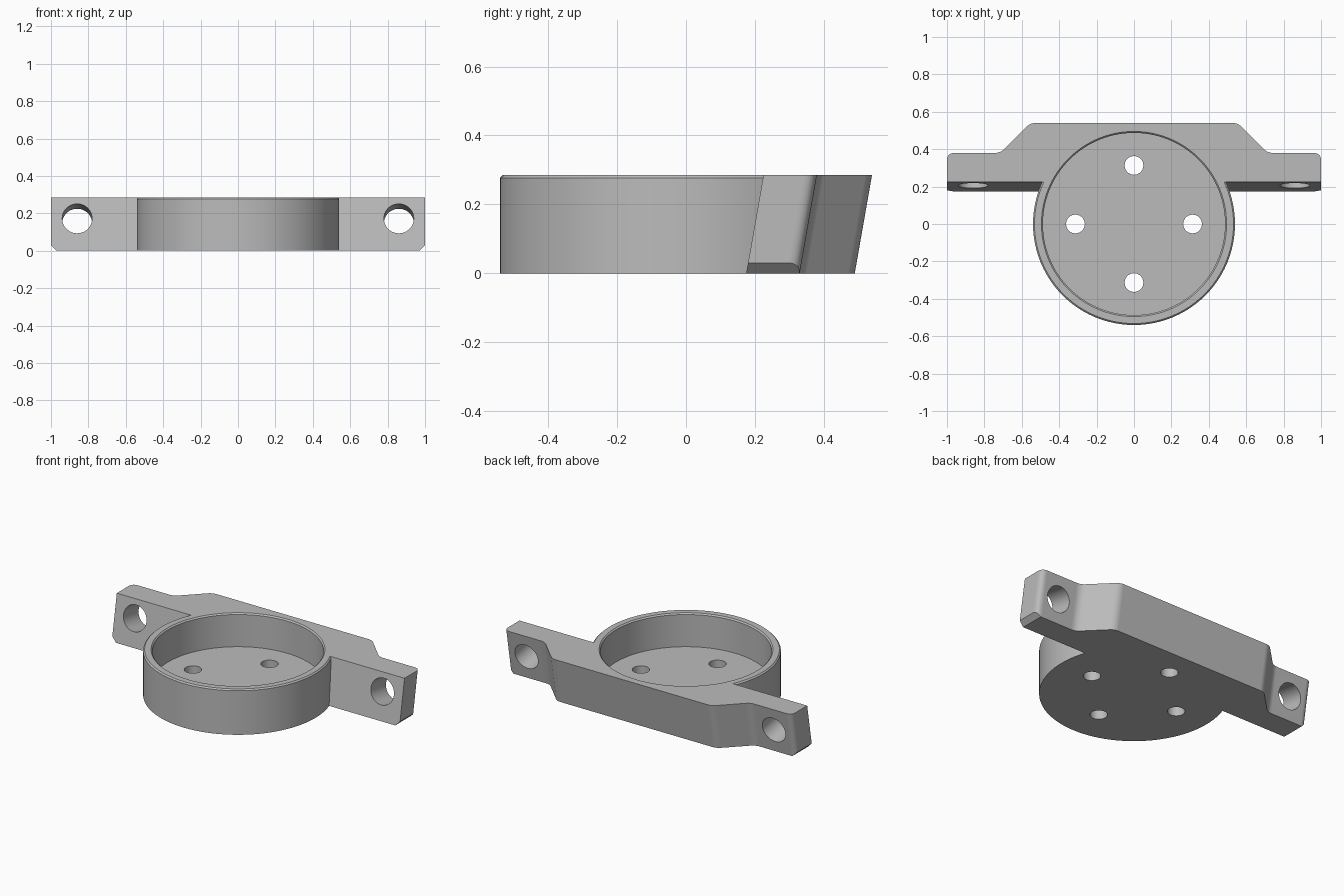
import bpy, bmesh, math
from mathutils import Vector, Matrix

if "Cube" in bpy.data.objects:
    bpy.data.objects.remove(bpy.data.objects["Cube"], do_unlink=True)

HEIGHT, LEAN = 0.285, 0.05          # overall height, backward lean of the bracket
SLOPE = LEAN / HEIGHT

grey = bpy.data.materials.new("plain grey")
grey.use_nodes = True
grey.diffuse_color = (0.5, 0.5, 0.5, 1)
grey.node_tree.nodes["Principled BSDF"].inputs["Base Color"].default_value = (0.5, 0.5, 0.5, 1)


def make(name, bm):
    bmesh.ops.recalc_face_normals(bm, faces=bm.faces)
    mesh = bpy.data.meshes.new(name)
    bm.to_mesh(mesh)
    bm.free()
    mesh.materials.append(grey)
    obj = bpy.data.objects.new(name, mesh)
    bpy.context.collection.objects.link(obj)
    return obj


def turned(name, profile, sides=96, matrix=Matrix()):
    """Closed solid from (radius, z) rings."""
    bm = bmesh.new()
    rings = []
    for r, z in profile:
        angles = [2 * math.pi * i / sides for i in range(sides)]
        rings.append([bm.verts.new(matrix @ Vector((r * math.cos(a), r * math.sin(a), z)))
                      for a in angles])
    for low, high in zip(rings, rings[1:]):
        for i in range(sides):
            j = (i + 1) % sides
            bm.faces.new((low[i], low[j], high[j], high[i]))
    bm.faces.new(rings[0])
    bm.faces.new(rings[-1])
    return make(name, bm)


def box(name, size, matrix):
    bm = bmesh.new()
    bmesh.ops.create_cube(bm, size=1)
    bm.transform(matrix @ Matrix.Diagonal((*size, 1)))
    return make(name, bm)


def combine(target, tool, operation):
    mod = target.modifiers.new("combine", 'BOOLEAN')
    mod.operation, mod.solver, mod.object = operation, 'EXACT', tool
    bpy.context.view_layer.objects.active = target
    bpy.ops.object.modifier_apply(modifier=mod.name)
    bpy.data.objects.remove(tool, do_unlink=True)


def fillet(before, corner, after, radius, steps=8):
    a, b = (before - corner).normalized(), (after - corner).normalized()
    t = radius / math.tan(a.angle(b) / 2)
    p, q = corner + a * t, corner + b * t
    return [p * (1 - u) ** 2 + corner * 2 * u * (1 - u) + q * u * u
            for u in (i / steps for i in range(steps + 1))]


# Leaning bracket: half outline at the base, mirrored, then extruded up and back
half = [(1, 0.175, 0), (1, 0.33, 0.04), (0.715, 0.33, 0.07), (0.555, 0.49, 0.07)]
outline = half + [(-x, y, r) for x, y, r in reversed(half)]
points = [Vector((x, y, 0)) for x, y, r in outline]
path = []
for i, (x, y, r) in enumerate(outline):
    if r:
        path += fillet(points[i - 1], points[i], points[(i + 1) % len(points)], r)
    else:
        path.append(points[i])
bm = bmesh.new()
base = bm.faces.new([bm.verts.new(p) for p in path])
top = bmesh.ops.extrude_face_region(bm, geom=[base], use_keep_orig=True)
bmesh.ops.translate(bm, vec=(0, LEAN, HEIGHT),
                    verts=[v for v in top["geom"] if isinstance(v, bmesh.types.BMVert)])
bracket = make("bracket", bm)

# Screw holes square to the leaning face, and clipped lower corners
for side in (-1, 1):
    tilt = (Matrix.Translation((side * 0.86, 0.205, 0.172))
            @ Matrix.Rotation(math.pi / 2 - math.atan(SLOPE), 4, 'X'))
    combine(bracket, turned("screw_cutter", [(0.08, -0.4), (0.08, 0.4)], 48, tilt), 'DIFFERENCE')
    turn = Matrix.Translation((side, 0.25, 0)) @ Matrix.Rotation(math.pi / 4, 4, 'Y')
    edge = 0.03 * math.sqrt(2)
    combine(bracket, box("corner_cutter", (edge, 1, edge), turn), 'DIFFERENCE')

# Round cup, trimmed so it stays inside the leaning back face
cup = turned("cup_mount", [(0.54, 0), (0.54, HEIGHT - 0.008), (0.532, HEIGHT)])
shear = Matrix.Identity(4)
shear[1][2] = SLOPE
back = shear @ Matrix.Translation((0, 0.97, 0))
combine(cup, box("back_cutter", (2, 1, 2), back), 'DIFFERENCE')
combine(cup, bracket, 'UNION')

# Cavity with a chamfered lip, and four floor holes
cavity = turned("cavity_cutter", [(0.487, 0.075), (0.487, HEIGHT - 0.008), (0.505, HEIGHT + 0.01)])
combine(cup, cavity, 'DIFFERENCE')
for i in range(4):
    a = i * math.pi / 2
    place = Matrix.Translation((0.313 * math.cos(a), 0.313 * math.sin(a), 0))
    combine(cup, turned("floor_cutter", [(0.05, -0.1), (0.05, 0.2)], 32, place), 'DIFFERENCE')

# Smooth curved walls, crisp edges
bpy.ops.object.select_all(action='DESELECT')
cup.select_set(True)
bpy.context.view_layer.objects.active = cup
bpy.ops.object.shade_smooth_by_angle(angle=math.radians(30))
normals = cup.modifiers.new("even_shading", 'WEIGHTED_NORMAL')
normals.keep_sharp = True
